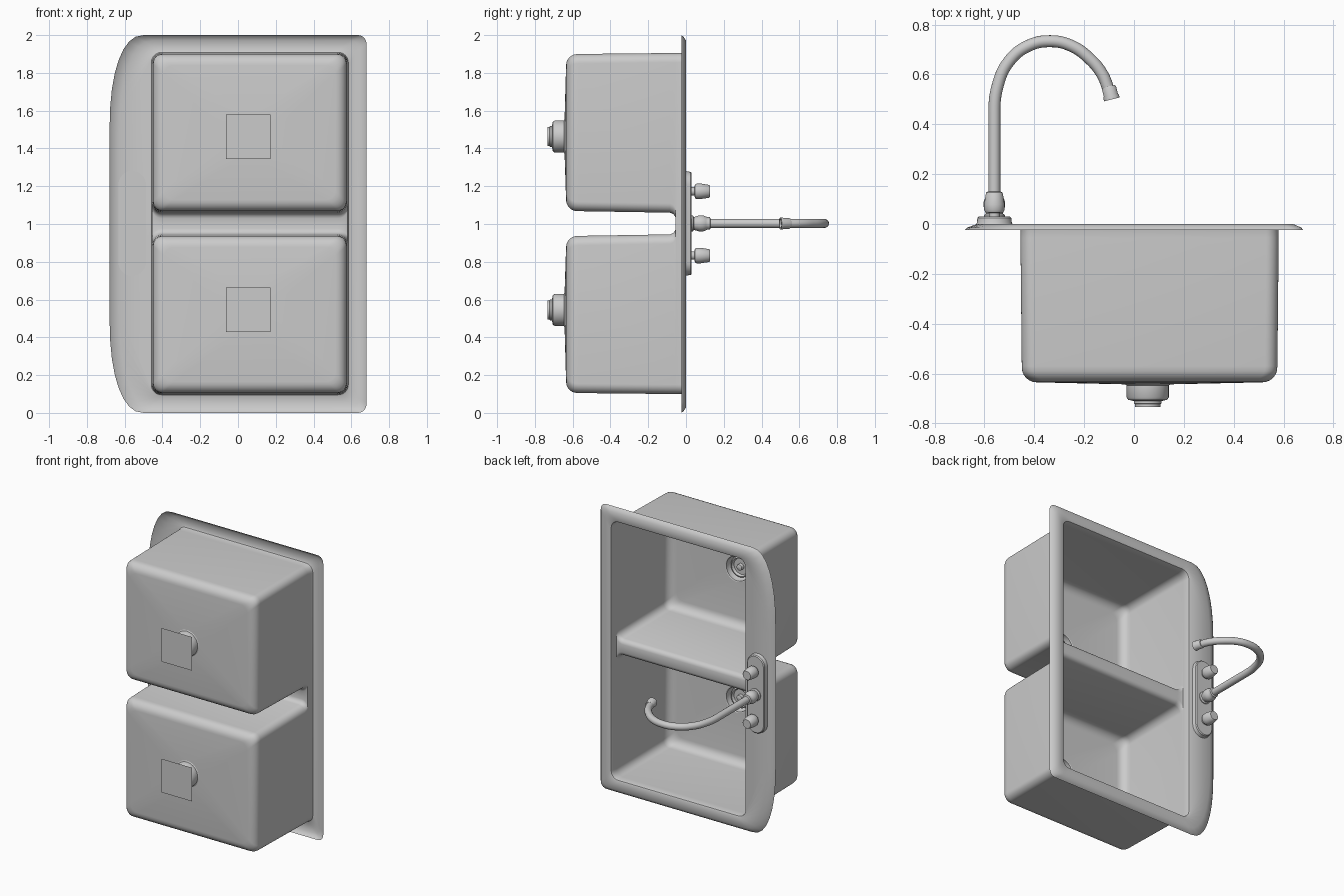
import bpy, bmesh, math
from mathutils import Vector

if "Cube" in bpy.data.objects:
    bpy.data.objects.remove(bpy.data.objects["Cube"])

K = 8  # segments per rounded corner


def ring(x0, x1, z0, z1, y, radii, n=2.0):
    """Rounded rectangle facing y; radii = (rx, rz) for corners ++, -+, --, +-."""
    pts = []
    for i, (sx, sz) in enumerate(((1, 1), (-1, 1), (-1, -1), (1, -1))):
        rx, rz = radii[i]
        cx = x1 - rx if sx > 0 else x0 + rx
        cz = z1 - rz if sz > 0 else z0 + rz
        for j in range(K + 1):
            a = math.radians(90 * (i + j / K))
            c, s = abs(math.cos(a)) ** (2 / n), abs(math.sin(a)) ** (2 / n)
            pts.append(Vector((cx + sx * rx * c, y, cz + sz * rz * s)))
    return pts


def circle(cx, cz, r, y):
    return ring(cx - r, cx + r, cz - r, cz + r, y, [(r, r)] * 4)


def loft(bm, rings, cap_start=False, cap_end=False):
    vs = [[bm.verts.new(p) for p in r] for r in rings]
    for a, b in zip(vs, vs[1:]):
        for i in range(len(a)):
            j = (i + 1) % len(a)
            bm.faces.new((a[i], a[j], b[j], b[i]))
    if cap_start:
        bm.faces.new(vs[0])
    if cap_end:
        bm.faces.new(vs[-1])


def finish(name, bm, angle=35, up=None):
    bmesh.ops.remove_doubles(bm, verts=bm.verts, dist=1e-4)
    bmesh.ops.recalc_face_normals(bm, faces=bm.faces)
    if up is not None:  # open sheet: make the rim face +y
        bm.faces.ensure_lookup_table()
        f = max(bm.faces, key=lambda q: q.calc_center_median().y)
        if f.normal.y < 0:
            bmesh.ops.reverse_faces(bm, faces=bm.faces)
    me = bpy.data.meshes.new(name)
    bm.to_mesh(me)
    bm.free()
    ob = bpy.data.objects.new(name, me)
    bpy.context.collection.objects.link(ob)
    smooth(ob, angle)
    return ob


def smooth(ob, angle=35):
    bpy.ops.object.select_all(action='DESELECT')
    ob.select_set(True)
    bpy.context.view_layer.objects.active = ob
    bpy.ops.object.shade_smooth_by_angle(angle=math.radians(angle))


def lathe(name, cx, cz, profile, cap_start=True, cap_end=True):
    """Turned part along y from (radius, y) pairs."""
    bm = bmesh.new()
    loft(bm, [circle(cx, cz, r, y) for r, y in profile], cap_start, cap_end)
    return finish(name, bm)


X0, X1, Z0, Z1 = -0.455, 0.58, 0.10, 1.905   # opening
DX, DZ = 0.055, (0.545, 1.463)               # drain centres
R = 0.05

# Sink sheet: bowed rim, opening wall, divider and two bowls
bm = bmesh.new()
big, small = (0.18, 0.5), (0.05, 0.05)
rim = []
for il, ir, iz, y in ((0, 0, 0, -0.025), (0.012, 0.01, 0.008, -0.014), (0.05, 0.042, 0.028, 0)):
    rim.append(ring(-0.68 + il, 0.68 - ir, iz, 2 - iz, y, (small, big, big, small), 2.25))
for e, y in ((0.012, 0), (0.004, -0.004), (0, -0.016), (0, -0.055)):
    rim.append(ring(X0 - e, X1 + e, Z0 - e, Z1 + e, y, [(R + e, R + e)] * 4))
loft(bm, rim)

tops = []
for low, dz in zip((True, False), DZ):
    steps = [(-0.055, 0, -0.03), (-0.059, 0, -0.018), (-0.068, 0, -0.007), (-0.085, 0, 0), (-0.57, 0.005, 0.008)]
    for t in range(1, 7):  # rounded bottom edge
        a = math.radians(15 * t)
        d = 0.06 * (1 - math.cos(a))
        steps.append((-0.575 - 0.06 * math.sin(a), 0.005 + d, 0.008 + d))
    rings = []
    for y, side, mid in steps:
        z0, z1 = (Z0 + side, 0.945 - mid) if low else (1.06 + mid, Z1 - side)
        rings.append(ring(X0 + side, X1 - side, z0, z1, y, [(R, R)] * 4))
    tops.append(rings[0])
    rings.append(circle(DX, dz, 0.09, -0.643))
    loft(bm, rings)

# Divider strip between the matching bowl corners
half = 2 * (K + 1)
lower = tops[0][:half]
upper = list(reversed(tops[1][half:]))
lo = [bm.verts.new(p) for p in lower]
hi = [bm.verts.new(p) for p in upper]
for i in range(half - 1):
    bm.faces.new((lo[i], lo[i + 1], hi[i + 1], hi[i]))
finish("sink_basin", bm, 40, up=True)

# Drains with strainer, and the flat plate below each
for tag, dz in zip(("lower", "upper"), DZ):
    lathe(f"{tag}_drain", DX, dz,
          [(0.092, -0.643), (0.085, -0.647), (0.085, -0.695), (0.078, -0.705),
           (0.056, -0.71), (0.056, -0.72), (0.051, -0.722), (0.051, -0.733)], False, True)
    lathe(f"{tag}_strainer", DX, dz,
          [(0.07, -0.70), (0.07, -0.675), (0.062, -0.672), (0.055, -0.69),
           (0.022, -0.69), (0.02, -0.668), (0.012, -0.664)])
    bm = bmesh.new()
    h = 0.118
    bm.faces.new([bm.verts.new((DX + a * h, -0.757, dz + b * h))
                  for a, b in ((-1, -1), (1, -1), (1, 1), (-1, 1))])
    finish(f"{tag}_drain_plate", bm)

# Faucet base plate
FX, FZ = -0.56, 1.003
bm = bmesh.new()
plate = []
for w, y in ((0.073, -0.002), (0.07, 0.006), (0.068, 0.024), (0.062, 0.03)):
    plate.append(ring(FX - w, FX + w, FZ - 0.205 - w, FZ + 0.205 + w, y, [(w, w)] * 4))
loft(bm, plate, True, True)
finish("faucet_base", bm)

# Two tap knobs
for tag, s in (("lower", -1), ("upper", 1)):
    lathe(f"{tag}_tap_knob", FX, FZ + s * 0.17,
          [(0.022, 0.028), (0.022, 0.045), (0.036, 0.047), (0.041, 0.056),
           (0.041, 0.078), (0.034, 0.122), (0.03, 0.127)])

# Spout collar
lathe("spout_collar", FX, FZ,
      [(0.042, 0.028), (0.042, 0.036), (0.034, 0.042), (0.038, 0.055), (0.043, 0.07),
       (0.043, 0.09), (0.036, 0.106), (0.033, 0.112), (0.033, 0.126), (0.026, 0.13)])

# Spout: gooseneck tube swept along a curve
path = [(-0.56, 0.10), (-0.56, 0.44), (-0.548, 0.55), (-0.503, 0.65), (-0.425, 0.714),
        (-0.335, 0.733), (-0.25, 0.714), (-0.175, 0.66), (-0.127, 0.60), (-0.102, 0.54)]
cu = bpy.data.curves.new("spout", 'CURVE')
cu.dimensions = '3D'
cu.bevel_depth = 0.024
cu.bevel_resolution = 6
cu.resolution_u = 8
cu.use_fill_caps = True
sp = cu.splines.new('BEZIER')
sp.bezier_points.add(len(path) - 1)
for p, (x, y) in zip(sp.bezier_points, path):
    p.co = (x, y, FZ)
    p.handle_left_type = p.handle_right_type = 'AUTO'
p = sp.bezier_points[1]
p.handle_left_type = p.handle_right_type = 'ALIGNED'
p.handle_left, p.handle_right = (-0.56, 0.35, FZ), (-0.56, 0.477, FZ)
spout = bpy.data.objects.new("spout", cu)
bpy.context.collection.objects.link(spout)
bpy.ops.object.select_all(action='DESELECT')
spout.select_set(True)
bpy.context.view_layer.objects.active = spout
bpy.ops.object.convert(target='MESH')
smooth(bpy.context.object)

# Spout nozzle, tilted to follow the tube end
nozzle = lathe("spout_nozzle", 0, 0,
               [(0.025, 0.032), (0.029, 0.026), (0.029, -0.004), (0.032, -0.012),
                (0.032, -0.022), (0.024, -0.022), (0.022, -0.012)])
nozzle.location = (-0.094, 0.521, FZ)
nozzle.rotation_euler = (0, 0, math.radians(14))
